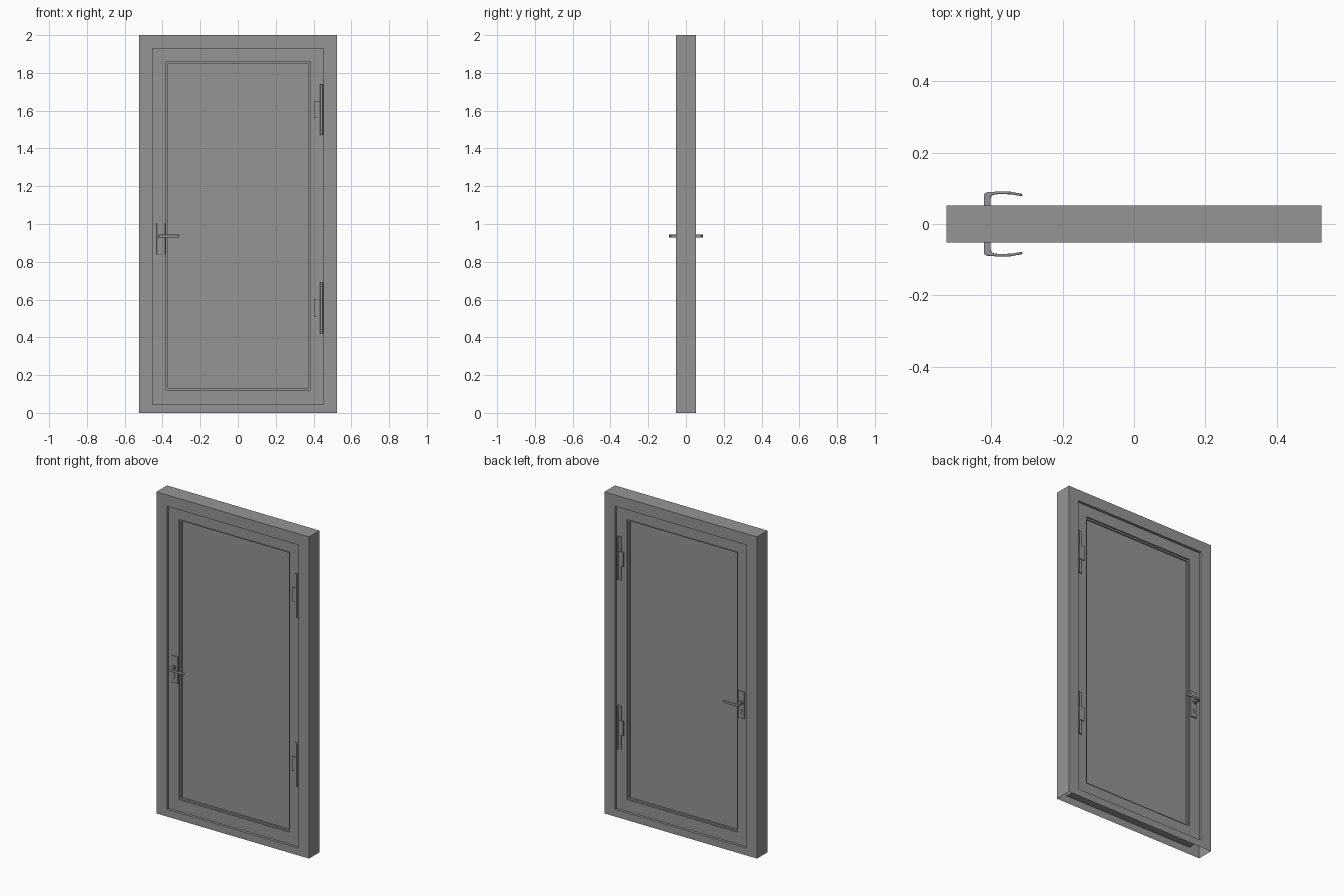
import bpy, bmesh, math
from mathutils import Matrix

if "Cube" in bpy.data.objects:
    bpy.data.objects.remove(bpy.data.objects["Cube"])

grey = bpy.data.materials.new("mid grey")
grey.diffuse_color = (0.3, 0.3, 0.3, 1)
grey.use_nodes = True
grey.node_tree.nodes["Principled BSDF"].inputs["Base Color"].default_value = grey.diffuse_color


def finish(name, bm, mirror=False, bevel=0.0, segments=2):
    bmesh.ops.recalc_face_normals(bm, faces=bm.faces[:])
    me = bpy.data.meshes.new(name)
    bm.to_mesh(me)
    bm.free()
    ob = bpy.data.objects.new(name, me)
    bpy.context.collection.objects.link(ob)
    me.materials.append(grey)
    if bevel:
        m = ob.modifiers.new("bevel", 'BEVEL')
        m.width, m.segments, m.limit_method = bevel, segments, 'ANGLE'
    if mirror:  # repeat on the back face of the door
        m = ob.modifiers.new("mirror", 'MIRROR')
        m.use_axis = (False, True, False)
        m.use_mirror_merge = False
    return ob


def add_box(bm, x0, x1, y0, y1, z0, z1):
    mat = Matrix.Translation(((x0 + x1) / 2, (y0 + y1) / 2, (z0 + z1) / 2))
    mat = mat @ Matrix.Diagonal((x1 - x0, y1 - y0, z1 - z0, 1))
    bmesh.ops.create_cube(bm, size=1, matrix=mat)


def ring(name, outer, inner, y, open_bottom=False):
    """Rectangular frame; outer/inner = (half width, bottom, top), depth +-y."""
    bm = bmesh.new()
    loops = []
    for (w, b, t) in (outer, inner):
        for yy in (-y, y):
            loops.append([bm.verts.new((x, yy, z)) for x, z in
                          ((-w, b), (w, b), (w, t), (-w, t))])
    of, ob, nf, nb = loops
    for i in range(4):
        j = (i + 1) % 4
        for a, b in ((of, nf), (nf, nb), (nb, ob), (ob, of)):
            if open_bottom and a is ob and i == 0:
                continue
            bm.faces.new((a[i], a[j], b[j], b[i]))
    return finish(name, bm)


# Outer frame: hollow shell, open underneath
ring("door_frame", (0.525, 0, 2), (0.453, 0.045, 1.93), 0.052, True)
# Door leaf border, bead around the panel, and the panel
ring("door_leaf", (0.453, 0.045, 1.93), (0.38, 0.118, 1.86), 0.035)
ring("panel_bead", (0.38, 0.118, 1.86), (0.37, 0.128, 1.85), 0.026)
bm = bmesh.new()
add_box(bm, -0.372, 0.372, -0.018, 0.018, 0.126, 1.852)
finish("door_panel", bm)

# Hinges: wide middle plate, narrow end plates, and a pin
for label, zc in (("upper", 1.607), ("lower", 0.555)):
    bm = bmesh.new()
    add_box(bm, 0.403, 0.445, 0.03, 0.043, zc - 0.045, zc + 0.045)
    for s in (-1, 1):
        a, b = sorted((zc + s * 0.046, zc + s * 0.135))
        add_box(bm, 0.419, 0.445, 0.03, 0.041, a, b)
    bmesh.ops.create_cone(bm, cap_ends=True, segments=20, radius1=0.008,
                          radius2=0.008, depth=0.27,
                          matrix=Matrix.Translation((0.442, 0.04, zc)))
    finish(label + "_hinge", bm, True)

# Handle plate
bm = bmesh.new()
add_box(bm, -0.431, -0.385, 0.03, 0.043, 0.838, 1.005)
finish("handle_plate", bm, True, 0.003)

# Lock cylinder below the lever
bm = bmesh.new()
turn = Matrix.Rotation(math.pi / 2, 4, 'X')
bmesh.ops.create_cone(bm, cap_ends=True, segments=20, radius1=0.008,
                      radius2=0.008, depth=0.012,
                      matrix=Matrix.Translation((-0.41, 0.042, 0.885)) @ turn)
add_box(bm, -0.413, -0.407, 0.036, 0.047, 0.866, 0.882)
finish("lock_cylinder", bm, True)

# Spindle collar
bm = bmesh.new()
bmesh.ops.create_cone(bm, cap_ends=True, segments=24, radius1=0.013,
                      radius2=0.013, depth=0.014,
                      matrix=Matrix.Translation((-0.41, 0.043, 0.936)) @ turn)
finish("handle_collar", bm, True)

# Lever: bent outline seen from above, extruded upward
outline = [(-0.42, 0.04), (-0.42, 0.08), (-0.418, 0.086), (-0.41, 0.089),
           (-0.38, 0.091), (-0.345, 0.0905), (-0.312, 0.084),
           (-0.313, 0.078), (-0.345, 0.083), (-0.38, 0.084),
           (-0.397, 0.081), (-0.401, 0.075), (-0.402, 0.04)]
bm = bmesh.new()
face = bm.faces.new([bm.verts.new((x, y, 0.928)) for x, y in outline])
ext = bmesh.ops.extrude_face_region(bm, geom=[face])
bmesh.ops.translate(bm, vec=(0, 0, 0.016),
                    verts=[v for v in ext["geom"]
                           if isinstance(v, bmesh.types.BMVert)])
lever = finish("lever_handle", bm, True, 0.003, 3)
bpy.context.view_layer.objects.active = lever
lever.select_set(True)
bpy.ops.object.shade_smooth_by_angle()
